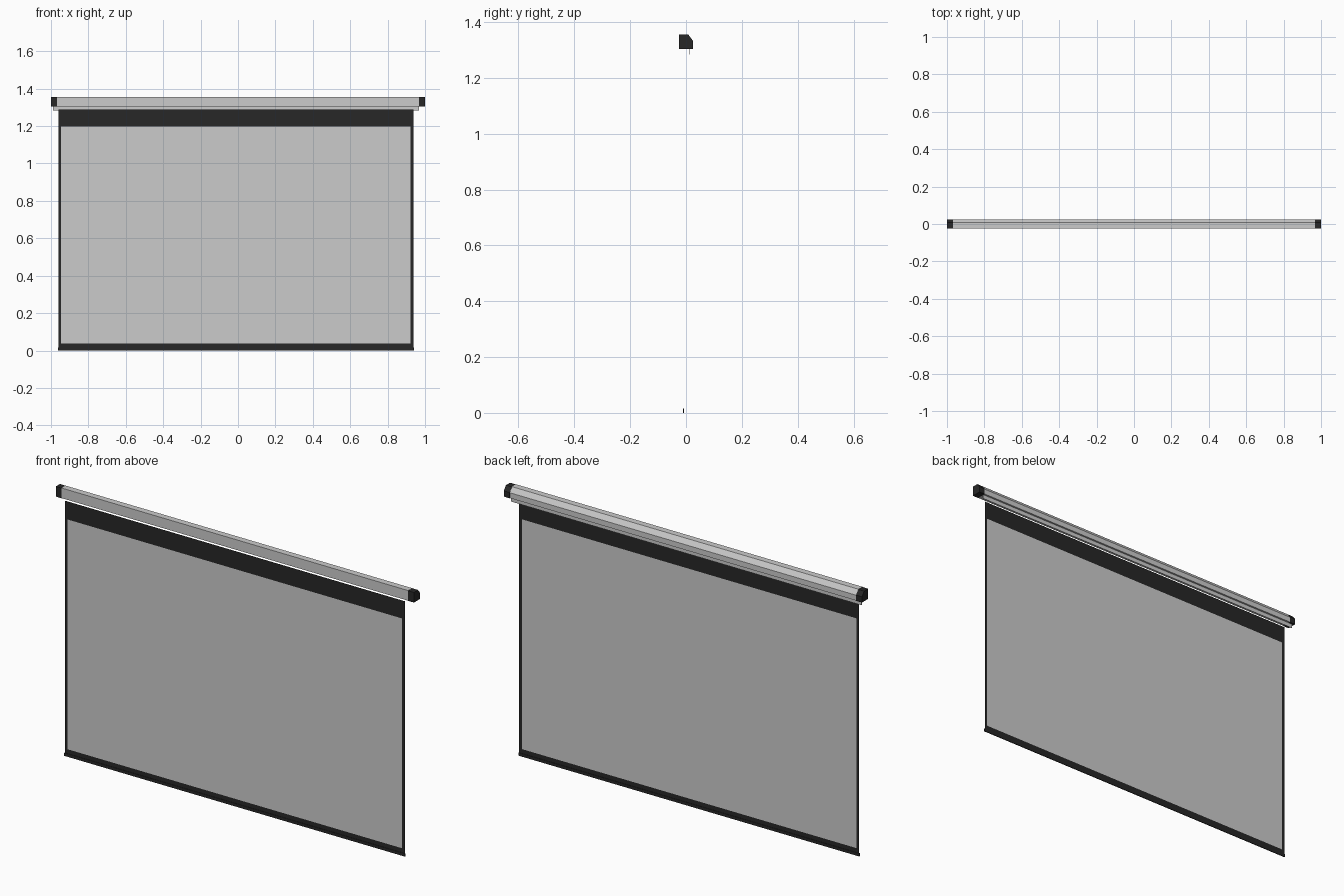
import bpy, bmesh

if "Cube" in bpy.data.objects:
    bpy.data.objects.remove(bpy.data.objects["Cube"])

black = bpy.data.materials.new("black")
black.diffuse_color = (0.02, 0.02, 0.02, 1)
black.use_nodes = True
black.node_tree.nodes["Principled BSDF"].inputs["Base Color"].default_value = black.diffuse_color


def make(name, verts, faces, mat=None):
    me = bpy.data.meshes.new(name)
    me.from_pydata(verts, [], faces)
    bm = bmesh.new()
    bm.from_mesh(me)
    bmesh.ops.recalc_face_normals(bm, faces=bm.faces)
    bm.to_mesh(me)
    bm.free()
    ob = bpy.data.objects.new(name, me)
    bpy.context.collection.objects.link(ob)
    if mat:
        me.materials.append(mat)
    return ob


def extrude_x(name, profile, x0, x1, mat=None):
    """Solid bar along x from a (y, z) profile."""
    n = len(profile)
    verts = [(x, y, z) for x in (x0, x1) for y, z in profile]
    faces = [(i, (i + 1) % n, n + (i + 1) % n, n + i) for i in range(n)]
    faces += [tuple(range(n)), tuple(range(n, 2 * n))]
    return make(name, verts, faces, mat)


def rect(y0, y1, z0, z1):
    return [(y0, z0), (y1, z0), (y1, z1), (y0, z1)]


# case with a chamfered upper back edge, and its end caps
case = [(-0.025, 1.305), (0.024, 1.305), (0.024, 1.332), (0.007, 1.356), (-0.025, 1.356)]
extrude_x("case", case, -0.968, 0.968)
cap = [(-0.025, 1.304), (0.025, 1.304), (0.025, 1.333), (0.008, 1.355), (-0.025, 1.355)]
for side, name in ((-1, "left_end_cap"), (1, "right_end_cap")):
    extrude_x(name, cap, *sorted((side * 0.967, side)), black)

# lip hanging under the back of the case
extrude_x("case_lip", rect(0.012, 0.0145, 1.284, 1.306), -0.99, 0.968)

# screen fabric: a single sheet, dark border around the grey picture area
xs = [-0.96, -0.946, 0.923, 0.938]
zs = [0.01, 0.037, 1.197, 1.288]
Y = -0.009
border = [(i, j) for i in range(3) for j in range(3) if (i, j) != (1, 1)]
grid = [(x, Y, z) for x in xs for z in zs]


def cell(i, j):
    a = i * 4 + j
    return (a, a + 4, a + 5, a + 1)


make("fabric_border", grid, [cell(i, j) for i, j in border], black)
make("picture_area", [grid[k] for k in cell(1, 1)], [(0, 1, 2, 3)])

# weight bar in the bottom hem
extrude_x("bottom_bar", rect(Y - 0.002, Y + 0.002, 0.0, 0.015), -0.963, 0.941, black)
